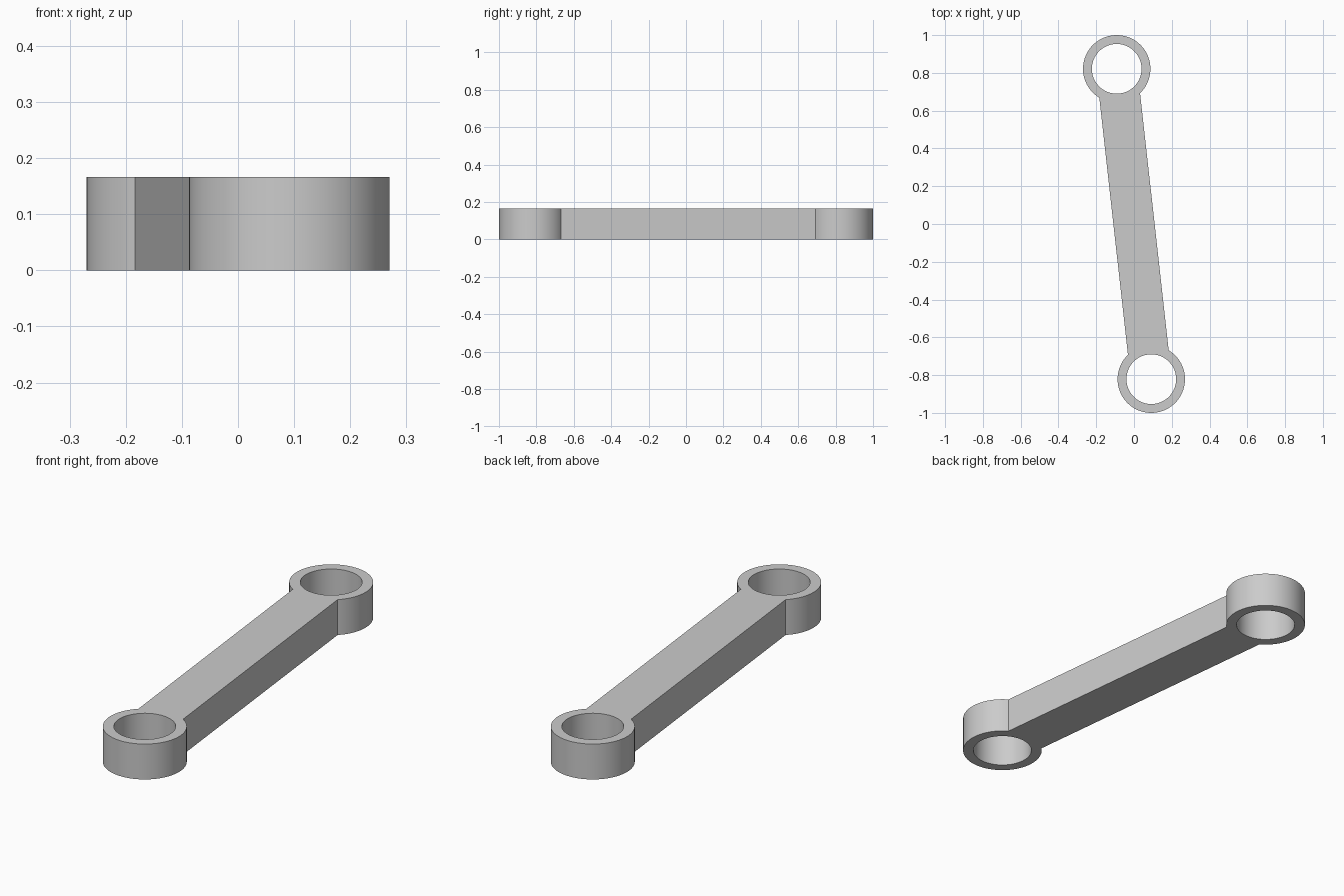
import bpy, bmesh
from math import sin, cos, pi, asin, atan2, hypot, radians

if "Cube" in bpy.data.objects:
    bpy.data.objects.remove(bpy.data.objects["Cube"])

CX, CY = 0.0915, 0.8215      # lower ring centre (upper is mirrored through origin)
R, HOLE = 0.1785, 0.1315     # ring radii
HALF_W, HEIGHT = 0.1085, 0.166
DIST, TILT = hypot(CX, CY), atan2(CX, CY)
SEG = 96


def arc(radius, start, end, n, sign):
    """Arc around one ring centre, in the link's own frame, turned into place."""
    pts = []
    for i in range(n):
        a = start + (end - start) * i / (SEG if n == SEG else n - 1)
        x, y = sign * radius * cos(a), sign * (DIST + radius * sin(a))
        pts.append((x * cos(TILT) - y * sin(TILT), x * sin(TILT) + y * cos(TILT)))
    return pts


def add_loop(curve, pts):
    spline = curve.splines.new('POLY')
    spline.points.add(len(pts) - 1)
    for p, (x, y) in zip(spline.points, pts):
        p.co = (x, y, 0, 1)
    spline.use_cyclic_u = True


curve = bpy.data.curves.new("link_arm", 'CURVE')
curve.dimensions = '2D'
curve.fill_mode = 'BOTH'
curve.extrude = HEIGHT / 2

# Outer outline: two ring arcs joined by the straight bar sides
phi = asin(HALF_W / R)
outline = []
for sign in (1, -1):
    outline += arc(R, -pi / 2 + phi, 3 * pi / 2 - phi, 81, sign)
add_loop(curve, outline)

# Through holes
for sign in (1, -1):
    add_loop(curve, arc(HOLE, 0, 2 * pi, SEG, sign))

link = bpy.data.objects.new("link_arm", curve)
bpy.context.collection.objects.link(link)
link.select_set(True)
bpy.context.view_layer.objects.active = link
bpy.ops.object.convert(target='MESH')
link = bpy.context.object
link.name = "link_arm"

# Weld caps to walls and rest the part on the ground
bm = bmesh.new()
bm.from_mesh(link.data)
bmesh.ops.remove_doubles(bm, verts=bm.verts, dist=1e-4)
bmesh.ops.translate(bm, verts=bm.verts, vec=(0, 0, HEIGHT / 2))
bmesh.ops.recalc_face_normals(bm, faces=bm.faces)
bm.to_mesh(link.data)
bm.free()
bpy.ops.object.shade_smooth_by_angle(angle=radians(30))
